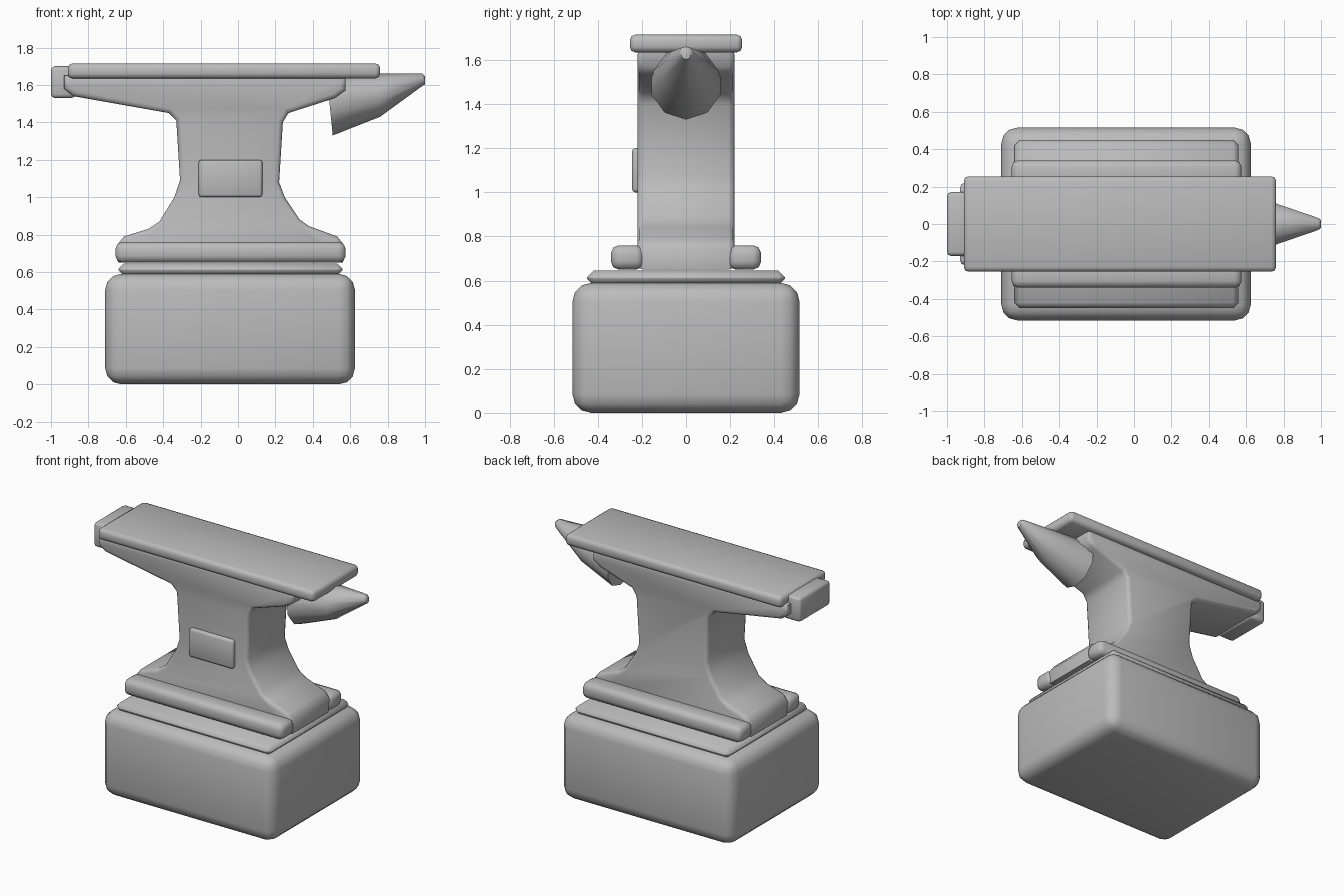
import bpy
import bmesh
from math import cos, pi, radians, sin

old = bpy.data.objects.get("Cube")
if old:
    bpy.data.objects.remove(old, do_unlink=True)

steel = bpy.data.materials.new("grey_steel")
steel.use_nodes = True
grey = (0.5, 0.5, 0.5, 1)
steel.diffuse_color = grey
steel.node_tree.nodes["Principled BSDF"].inputs["Base Color"].default_value = grey


def finish(name, bm, bevel=0, segments=1):
    """Turn a bmesh into a bevelled, smooth-shaded object."""
    bmesh.ops.recalc_face_normals(bm, faces=bm.faces[:])
    if bevel:
        bmesh.ops.bevel(bm, geom=bm.edges[:], offset=bevel, segments=segments,
                        profile=0.5, affect='EDGES', clamp_overlap=True)
    mesh = bpy.data.meshes.new(name)
    bm.to_mesh(mesh)
    bm.free()
    mesh.materials.append(steel)
    obj = bpy.data.objects.new(name, mesh)
    bpy.context.collection.objects.link(obj)
    bpy.ops.object.select_all(action='DESELECT')
    obj.select_set(True)
    bpy.context.view_layer.objects.active = obj
    bpy.ops.object.shade_smooth_by_angle(angle=radians(50))
    return obj


def box(name, xs, ys, zs, bevel, segments=1):
    bm = bmesh.new()
    bmesh.ops.create_cube(bm, size=1)
    for v in bm.verts:
        v.co = [lo + (c + 0.5) * (hi - lo) for c, (lo, hi) in zip(v.co, (xs, ys, zs))]
    return finish(name, bm, bevel, segments)


# Block and the thin plate resting on it
box("base_block", (-0.71, 0.625), (-0.515, 0.515), (0, 0.59), 0.085, 3)
box("base_plate", (-0.64, 0.56), (-0.45, 0.45), (0.58, 0.645), 0.03)

# Rounded foot rails on both sides
for side, y in (("right", -0.265), ("left", 0.265)):
    box(side + "_foot_rail", (-0.655, 0.575), (y - 0.075, y + 0.075), (0.65, 0.76), 0.035, 2)

# Body: side profile extruded across the width, with rounded rims
left_side = [(-0.64, 0.65), (-0.65, 0.74), (-0.61, 0.79), (-0.48, 0.83), (-0.42, 0.87),
             (-0.34, 1.0), (-0.31, 1.09), (-0.33, 1.41), (-0.37, 1.45),
             (-0.88, 1.54), (-0.93, 1.58), (-0.93, 1.65)]
right_side = [(0.575, 1.65), (0.575, 1.57), (0.52, 1.53), (0.27, 1.45), (0.24, 1.4),
              (0.22, 1.08), (0.25, 1.0), (0.33, 0.88), (0.38, 0.845),
              (0.53, 0.79), (0.57, 0.74), (0.56, 0.65)]
bm = bmesh.new()
rings = [[bm.verts.new((x, y, z)) for x, z in left_side + right_side] for y in (-0.22, 0.22)]
caps = [bm.faces.new(ring) for ring in rings]
for i in range(len(rings[0])):
    j = (i + 1) % len(rings[0])
    bm.faces.new((rings[0][i], rings[0][j], rings[1][j], rings[1][i]))
bmesh.ops.recalc_face_normals(bm, faces=bm.faces[:])
rims = [e for cap in caps for e in cap.edges]
bmesh.ops.bevel(bm, geom=rims, offset=0.025, segments=2, profile=0.5,
                affect='EDGES', clamp_overlap=True)
finish("body", bm)

# Working face, heel block and front badge
box("top_plate", (-0.91, 0.76), (-0.255, 0.255), (1.635, 1.715), 0.025, 2)
box("heel_block", (-1.0, -0.87), (-0.17, 0.17), (1.53, 1.7), 0.02, 2)
box("front_badge", (-0.21, 0.13), (-0.245, -0.2), (1.0, 1.2), 0.015, 2)

# Horn: ten-sided rings of (x, centre height, radius), slanted at the root
SIDES = 10
bm = bmesh.new()
previous = None
for x, z, r, slant in ((0.49, 1.495, 0.165, -0.1), (0.76, 1.545, 0.115, 0),
                       (0.985, 1.628, 0.034, 0), (1.0, 1.625, 0.022, 0)):
    angles = [2 * pi * i / SIDES for i in range(SIDES)]
    ring = [bm.verts.new((x - slant * r * cos(a), r * sin(a), z - r * cos(a))) for a in angles]
    if previous:
        for i in range(SIDES):
            j = (i + 1) % SIDES
            bm.faces.new((previous[i], previous[j], ring[j], ring[i]))
    else:
        bm.faces.new(ring)
    previous = ring
bm.faces.new(previous)
finish("horn", bm)
